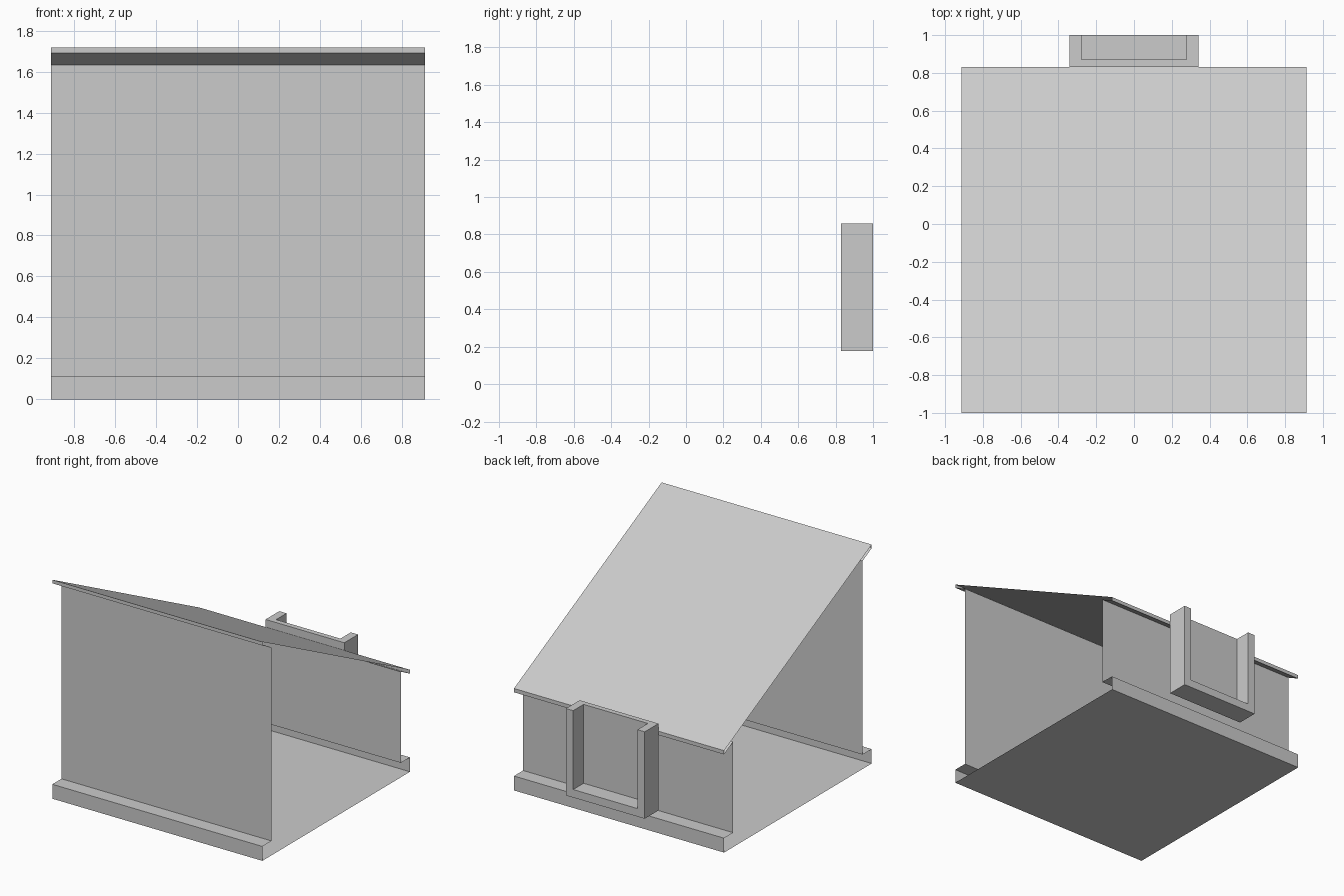
import bpy, bmesh

if "Cube" in bpy.data.objects:
    bpy.data.objects.remove(bpy.data.objects["Cube"])


def tube(name, profile, half_width):
    """Sweep a closed counter-clockwise (y, z) profile along x, ends left open."""
    bm = bmesh.new()
    left = [bm.verts.new((-half_width, y, z)) for y, z in profile]
    right = [bm.verts.new((half_width, y, z)) for y, z in profile]
    n = len(profile)
    for i in range(n):
        j = (i + 1) % n
        bm.faces.new((left[i], left[j], right[j], right[i]))
    mesh = bpy.data.meshes.new(name)
    bm.to_mesh(mesh)
    bm.free()
    obj = bpy.data.objects.new(name, mesh)
    bpy.context.collection.objects.link(obj)
    return obj


def box(name, lo, hi):
    """Box between two opposite corners."""
    bm = bmesh.new()
    bmesh.ops.create_cube(bm, size=1)
    for v in bm.verts:
        v.co = [(a + b) / 2 + c * (b - a) for a, b, c in zip(lo, hi, v.co)]
    mesh = bpy.data.meshes.new(name)
    bm.to_mesh(mesh)
    bm.free()
    obj = bpy.data.objects.new(name, mesh)
    bpy.context.collection.objects.link(obj)
    return obj


# Shed shell: plinth, walls and sloping roof as one open-ended sheet
tube("shed_shell", [
    (-1.00, 0.00), (0.83, 0.00), (0.83, 0.113), (0.717, 0.113),  # plinth, back ledge
    (0.717, 0.828), (0.83, 0.77), (0.83, 0.80),                  # back wall, back eave
    (-1.00, 1.718), (-1.00, 1.69), (-0.887, 1.632),              # roof, front eave
    (-0.887, 0.113), (-1.00, 0.113),                             # front wall, front ledge
], 0.912)

# Back tray: panel, two side cheeks and a floor, open at the top and back
tray = box("back_tray", (-0.342, 0.83, 0.178), (0.342, 1.0, 0.86))
cutter = box("tray_cutter", (-0.279, 0.871, 0.241), (0.279, 1.2, 1.0))
cutter.hide_render = True
mod = tray.modifiers.new("hollow", 'BOOLEAN')
mod.operation = 'DIFFERENCE'
mod.solver = 'EXACT'
mod.object = cutter
bpy.context.view_layer.objects.active = tray
bpy.ops.object.modifier_apply(modifier=mod.name)
bpy.data.objects.remove(cutter)
